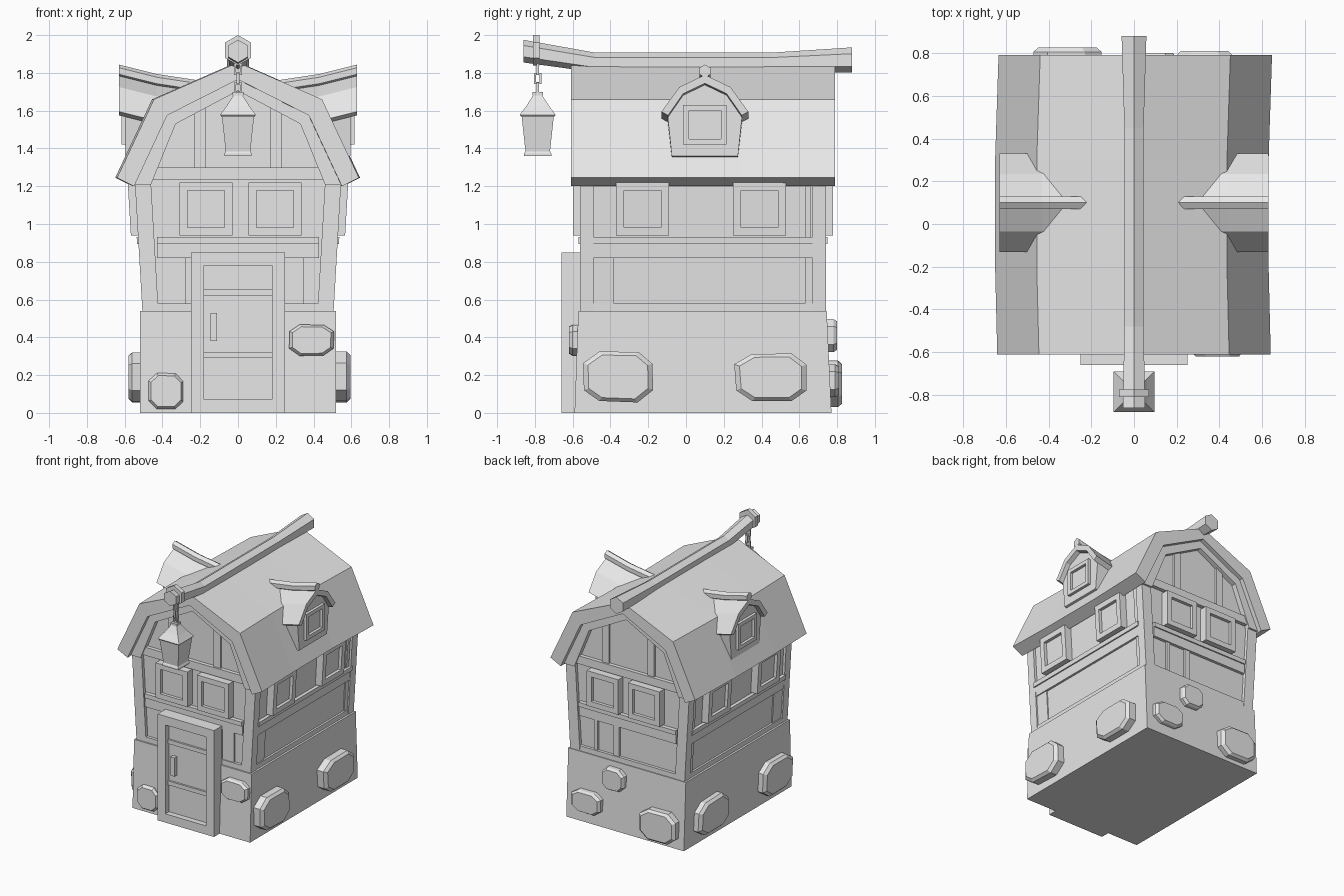
import bpy, bmesh, math, random

random.seed(4)
if "Cube" in bpy.data.objects:
    bpy.data.objects.remove(bpy.data.objects["Cube"], do_unlink=True)

GREY = (0.8, 0.8, 0.8, 1)
grey = bpy.data.materials.new("plain grey")
grey.use_nodes = True
grey.diffuse_color = GREY
grey.node_tree.nodes["Principled BSDF"].inputs["Base Color"].default_value = GREY

FRONT, BACK, MID = -0.56, 0.74, 0.1


def loft(name, rings, closed=False):
    """Skin a list of equal rings; cap the ends, or join last to first."""
    bm = bmesh.new()
    loops = [[bm.verts.new(p) for p in ring] for ring in rings]
    pairs = list(zip(loops, loops[1:]))
    if closed:
        pairs.append((loops[-1], loops[0]))
    else:
        bm.faces.new(loops[0])
        bm.faces.new(loops[-1])
    for a, b in pairs:
        for i in range(len(a)):
            j = (i + 1) % len(a)
            bm.faces.new((a[i], a[j], b[j], b[i]))
    bmesh.ops.recalc_face_normals(bm, faces=bm.faces)
    mesh = bpy.data.meshes.new(name)
    bm.to_mesh(mesh)
    bm.free()
    mesh.materials.append(grey)
    ob = bpy.data.objects.new(name, mesh)
    bpy.context.collection.objects.link(ob)
    return ob


def wall_x(z):
    return 0.505 + 0.06 * max(0, z - 0.54)


# Wall spaces: u runs along the wall, z is up, d is the distance outward
WALLS = {
    "front": lambda u, z, d: (u, FRONT - d, z),
    "back": lambda u, z, d: (u, BACK + d, z),
    "left": lambda u, z, d: (wall_x(z) + d, u, z),
    "right": lambda u, z, d: (-wall_x(z) - d, u, z),
}


def rect(at, u0, u1, z0, z1, d):
    return [at(u, z, d) for u, z in ((u0, z0), (u1, z0), (u1, z1), (u0, z1))]


def slab(name, at, u0, u1, z0, z1, d0, d1):
    return loft(name, [rect(at, u0, u1, z0, z1, d) for d in (d0, d1)])


def frame(name, at, u0, u1, z0, z1, w, d0, d1):
    rings = [rect(at, u0 + k, u1 - k, z0 + k, z1 - k, d)
             for k, d in ((0, d0), (0, d1), (w, d1), (w, d0))]
    return loft(name, rings, closed=True)


def window(name, at, u0, u1, z0, z1, w, d):
    frame(name + "_frame", at, u0, u1, z0, z1, w, -0.03, d)
    slab(name + "_pane", at, u0 + w / 2, u1 - w / 2, z0 + w / 2, z1 - w / 2, -0.03, d - 0.025)


def mirrored(half):
    """Complete a right-hand half profile that ends on the centre line."""
    return half + [(-x, z) for x, z in reversed(half) if x]


def arch(outer, inner):
    """Closed band between two half profiles."""
    return mirrored(outer) + mirrored(inner)[::-1]


def hexagon(y, z, r):
    return [(r * math.sin(a), y, z + r * math.cos(a))
            for a in (i * math.pi / 3 for i in range(6))]


def stone(at, u0, u1, z0, z1, d):
    w, h = (u1 - u0) / 2, (z1 - z0) / 2
    cu, cz, c = u0 + w, z0 + h, 0.55
    shape = [(1, c), (c, 1), (-c, 1), (-1, c), (-1, -c), (-c, -1), (c, -1), (1, -c)]
    shape = [(a * random.uniform(0.93, 1), b * random.uniform(0.93, 1)) for a, b in shape]
    loft("foundation_stone", [[at(cu + a * w * k, cz + b * h * k, e) for a, b in shape]
                              for k, e in ((1, 0), (1, d - 0.02), (0.86, d))])


# Stone base and plaster core
loft("stone_base", [[(-x, y0, z), (x, y0, z), (x, y1, z), (-x, y1, z)]
                    for x, y0, y1, z in ((0.52, -0.59, 0.77, 0), (0.52, -0.57, 0.745, 0.54))])
CORE = mirrored([(0.485, 0.5), (0.525, 1.22), (0.4, 1.58), (0, 1.77)])
loft("plaster_walls", [[(x, y, z) for x, z in CORE] for y in (FRONT + 0.025, BACK - 0.025)])

# Corner posts
for sx in (-1, 1):
    for y, t in ((FRONT, 0.07), (BACK, -0.07)):
        loft("corner_post", [[(sx * wall_x(z), y, z), (sx * (wall_x(z) - 0.085), y, z),
                              (sx * (wall_x(z) - 0.085), y + t, z), (sx * wall_x(z), y + t, z)]
                             for z in (0.52, 1.24)])

# Horizontal timbers, posts and windows on every wall
for side, at in WALLS.items():
    gable = side in ("front", "back")
    a, b = (-0.43, 0.43) if gable else (FRONT + 0.06, BACK - 0.06)
    slab(side + "_sill_beam", at, a, b, 0.52, 0.58, -0.03, -0.002)
    slab(side + "_middle_beam", at, a, b, 0.82, 0.895, -0.03, -0.002)
    slab(side + "_beam_ledge", at, a, b, 0.895, 0.93, -0.03, 0.008)
    if gable:
        slab(side + "_top_beam", at, -0.45, 0.45, 1.235, 1.3, -0.03, 0.005)
        for u in (-0.2, 0.2):
            slab(side + "_gable_post", at, u - 0.03, u + 0.03, 1.3, 1.66, -0.03, -0.01)
        spans = ((-0.31, -0.03), (0.055, 0.335))
        posts = ((-0.28, -0.25), (0.25, 0.35)) if side == "front" else ((0.08, 0.13), (0.27, 0.3))
    else:
        spans = ((-0.37, -0.09), (0.25, 0.53))
        posts = ((-0.5, -0.38), (0.63, 0.68))
        slab(side + "_post", at, 0.63, 0.66, 0.93, 1.22, -0.03, -0.01)
    for u0, u1 in posts:
        slab(side + "_lower_post", at, u0, u1, 0.58, 0.82, -0.03, -0.01)
    for u0, u1 in spans:
        window(side + "_window", at, u0, u1, 0.94, 1.22, 0.042, 0.038)

# Gambrel roof, slightly bowed, and the gable trim beneath it
OUTER = [(0.64, 1.245), (0.445, 1.66), (0, 1.855)]
INNER = [(0.55, 1.2), (0.375, 1.575), (0, 1.765)]
ROOF = arch(OUTER, INNER)
loft("main_roof", [[(x + dx, y, z) for x, z in ROOF]
                   for y, dx in ((-0.61, 0), (-0.2, -0.01), (0.3, -0.01), (0.79, 0.006))])
TRIM = arch([(0.56, 1.21), (0.385, 1.585), (0, 1.775)], [(0.46, 1.21), (0.33, 1.53), (0, 1.705)])
for y0, y1 in ((FRONT - 0.015, FRONT + 0.04), (BACK - 0.04, BACK + 0.015)):
    loft("gable_trim", [[(x, y, z) for x, z in TRIM] for y in (y0, y1)])

# Curved ridge beam with a collar for the lantern
loft("ridge_beam", [hexagon(*s) for s in ((-0.86, 1.915, 0.06), (-0.48, 1.855, 0.052),
                                         (0.45, 1.855, 0.052), (0.88, 1.868, 0.067))])
loft("beam_collar", [hexagon(y, 1.92, 0.08) for y in (-0.81, -0.775)])

# Chain and hanging lantern
LY = -0.785
LINKS = (lambda u, z, d: (u, LY + d, z), lambda u, z, d: (d, LY + u, z))
for i in range(3):
    z = 1.79 - 0.05 * i
    frame("chain_link", LINKS[i % 2], -0.021, 0.021, z, z + 0.06, 0.011, -0.007, 0.007)


def square(z, h):
    return [(-h, LY - h, z), (h, LY - h, z), (h, LY + h, z), (-h, LY + h, z)]


loft("lantern_body", [square(*s) for s in ((1.36, 0.072), (1.372, 0.072), (1.385, 0.065), (1.57, 0.085))])
loft("lantern_roof", [square(*s) for s in ((1.56, 0.08), (1.578, 0.095), (1.625, 0.06), (1.685, 0.022))])
loft("lantern_cap", [square(z, 0.028) for z in (1.68, 1.698)])

# Door with frame, battens and handle
at = WALLS["front"]
frame("door_frame", at, -0.25, 0.25, 0, 0.85, 0.07, 0, 0.1)
slab("door", at, -0.2, 0.2, 0.05, 0.8, 0, 0.055)
for z in (0.29, 0.62):
    slab("door_batten", at, -0.18, 0.18, z, z + 0.033, 0.05, 0.07)
slab("door_handle", at, -0.145, -0.11, 0.38, 0.53, 0.05, 0.085)

# Foundation stones
stone(at, -0.475, -0.285, 0.015, 0.215, 0.05)
stone(at, 0.27, 0.51, 0.3, 0.47, 0.06)
for u0, u1, z0, z1, d in ((0.2, 0.46, 0.08, 0.26, 0.07), (0, 0.2, 0.32, 0.5, 0.06),
                          (-0.48, -0.15, 0.03, 0.28, 0.085)):
    stone(WALLS["back"], u0, u1, z0, z1, d)
for side, d in (("left", 0.09), ("right", 0.075)):
    stone(WALLS[side], -0.55, -0.165, 0.055, 0.325, d)
    stone(WALLS[side], 0.255, 0.65, 0.055, 0.32, d)

# Dormers on both slopes, their roofs sweeping up outward
BENDS = ((0.2, -0.085), (0.43, -0.05), (0.63, 0))
SHELL = arch([(0.23, 1.595), (0.135, 1.725), (0, 1.79)], [(0.195, 1.575), (0.115, 1.69), (0, 1.745)])
GABLE = mirrored([(0.175, 1.36), (0.2, 1.6), (0.12, 1.7), (0, 1.755)])
for name, s in (("left", 1), ("right", -1)):
    loft(name + "_dormer_roof", [[(s * x, MID + y, z + dz) for y, z in SHELL] for x, dz in BENDS])
    loft(name + "_dormer_wall", [[(s * x, MID + y, z + dz) for y, z in GABLE]
                                 for x, dz in ((0.4, -0.05), (0.595, 0))])
    loft(name + "_dormer_ridge", [[(s * x, MID + px, pz + dz) for px, _, pz in hexagon(0, 1.81, 0.034)]
                                  for x, dz in BENDS])
    window(name + "_dormer_window", lambda u, z, d: (s * (0.595 + d), MID + u, z),
           -0.115, 0.115, 1.42, 1.63, 0.03, 0.022)
